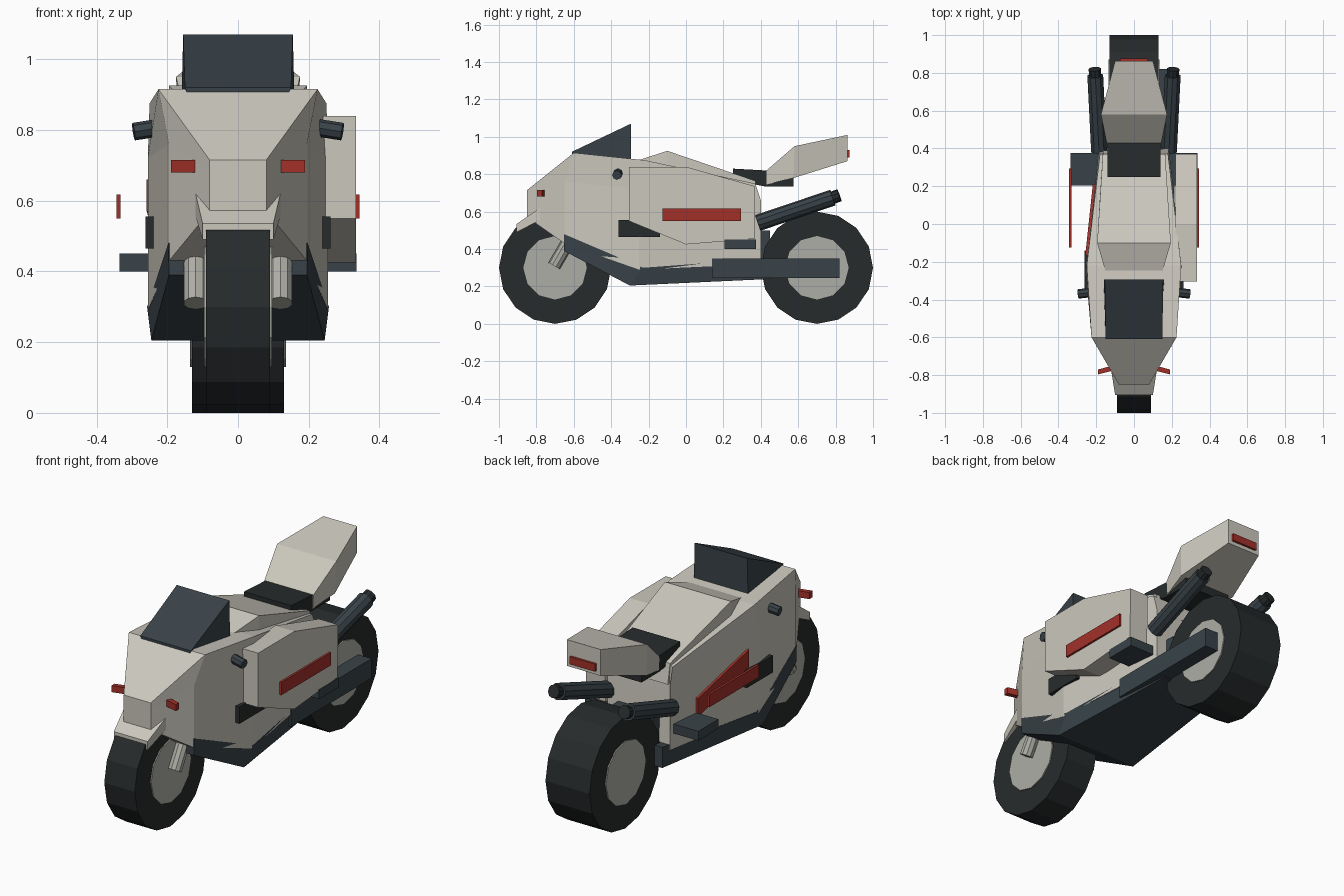
import bpy, bmesh, math
from mathutils import Vector, Matrix


def material(name, rgb):
    m = bpy.data.materials.new(name)
    m.diffuse_color = (*rgb, 1)
    return m


CREAM = material("cream", (0.60, 0.575, 0.51))
BLACK = material("rubber", (0.02, 0.024, 0.025))
SLATE = material("slate", (0.04, 0.055, 0.065))
STEEL = material("steel", (0.42, 0.42, 0.38))
RED = material("red", (0.36, 0.03, 0.022))


def finish(name, bm, mat):
    bmesh.ops.recalc_face_normals(bm, faces=bm.faces[:])
    me = bpy.data.meshes.new(name)
    bm.to_mesh(me)
    bm.free()
    me.materials.append(mat)
    ob = bpy.data.objects.new(name, me)
    bpy.context.collection.objects.link(ob)
    return ob


def loft(name, rings, mat):
    bm = bmesh.new()
    loops = [[bm.verts.new(p) for p in ring] for ring in rings]
    n = len(loops[0])
    for a, b in zip(loops, loops[1:]):
        for i in range(n):
            j = (i + 1) % n
            bm.faces.new((a[i], a[j], b[j], b[i]))
    bm.faces.new(loops[0])
    bm.faces.new(loops[-1])
    return finish(name, bm, mat)


def shell(name, sections, mat):
    """Symmetric loft; each section lists (half width, y, z) from bottom to top."""
    return loft(name, [list(s) + [(-x, y, z) for x, y, z in reversed(s)]
                       for s in sections], mat)


def prism(name, profile, x0, x1, mat):
    """Side-view (y, z) profile extruded across x."""
    return loft(name, [[(x, y, z) for y, z in profile] for x in (x0, x1)], mat)


def box(name, x, y, z, mat):
    return prism(name, [(y[0], z[0]), (y[1], z[0]), (y[1], z[1]), (y[0], z[1])], x[0], x[1], mat)


def rod(name, p0, p1, r, sides, mat):
    p0, p1 = Vector(p0), Vector(p1)
    d = p1 - p0
    rot = d.to_track_quat('Z', 'Y').to_matrix().to_4x4()
    bm = bmesh.new()
    bmesh.ops.create_cone(bm, cap_ends=True, segments=sides, radius1=r, radius2=r,
                          depth=d.length, matrix=Matrix.Translation((p0 + p1) / 2) @ rot)
    return finish(name, bm, mat)


# Wheels
for side, y, w in (("front", -0.70, 0.09), ("rear", 0.70, 0.13)):
    rod(side + "_tyre", (-w, y, 0.3), (w, y, 0.3), 0.3, 16, BLACK)
    rod(side + "_hub", (-w - 0.006, y, 0.3), (w + 0.006, y, 0.3), 0.17, 12, STEEL)

# Main fairing
shell("fairing", [
    [(0.08, -0.85, 0.57), (0.08, -0.85, 0.68), (0.08, -0.85, 0.715)],
    [(0.195, -0.65, 0.43), (0.195, -0.65, 0.76), (0.225, -0.60, 0.915)],
    [(0.255, -0.25, 0.29), (0.255, -0.25, 0.72), (0.25, -0.22, 0.875)],
    [(0.185, 0.40, 0.32), (0.185, 0.40, 0.66), (0.18, 0.37, 0.75)]], CREAM)

# Dark belly pan
shell("belly_pan", [
    [(0.195, -0.652, 0.39), (0.197, -0.652, 0.48)],
    [(0.245, -0.30, 0.205), (0.257, -0.23, 0.30)],
    [(0.175, 0.45, 0.24), (0.175, 0.45, 0.35)]], SLATE)
box("rear_mount", (-0.12, 0.12), (0.36, 0.45), (0.3, 0.5), SLATE)

# Tank
shell("tank", [
    [(0.145, -0.27, 0.70), (0.145, -0.27, 0.87)],
    [(0.195, -0.10, 0.70), (0.195, -0.10, 0.925)],
    [(0.165, 0.39, 0.66), (0.165, 0.37, 0.765)]], CREAM)

# Windscreen wedge
shell("windscreen", [
    [(0.135, -0.61, 0.885), (0.15, -0.61, 0.92)],
    [(0.16, -0.295, 0.87), (0.155, -0.295, 1.07)]], SLATE)

# Seat and tail
prism("seat", [(0.25, 0.83), (0.43, 0.82), (0.575, 0.79), (0.575, 0.735),
               (0.42, 0.735), (0.25, 0.77)], -0.14, 0.14, BLACK)
shell("tail", [
    [(0.14, 0.43, 0.745), (0.145, 0.43, 0.82)],
    [(0.17, 0.575, 0.78), (0.175, 0.58, 0.95)],
    [(0.10, 0.863, 0.87), (0.10, 0.863, 1.01)]], CREAM)
box("tail_light", (-0.075, 0.075), (0.855, 0.875), (0.89, 0.93), RED)

# Front fender
shell("front_fender", [
    [(0.10, -0.905, 0.49), (0.10, -0.905, 0.535)],
    [(0.12, -0.78, 0.555), (0.12, -0.78, 0.62)],
    [(0.12, -0.62, 0.56), (0.12, -0.62, 0.62)]], CREAM)

# Paired parts
for s, side in ((-1, "left"), (1, "right")):
    rod(side + "_fork", (s * 0.12, -0.705, 0.31), (s * 0.12, -0.56, 0.56), 0.035, 10, STEEL)
    rod(side + "_handle", (s * 0.2, -0.36, 0.81), (s * 0.295, -0.37, 0.795), 0.025, 8, SLATE)
    rod(side + "_exhaust", (s * 0.185, 0.385, 0.54), (s * 0.205, 0.785, 0.675), 0.044, 10, SLATE)
    rod(side + "_exhaust_tip", (s * 0.205, 0.78, 0.673), (s * 0.208, 0.82, 0.688), 0.034, 10, BLACK)
    box(side + "_vent", (s * 0.22, s * 0.262), (-0.36, -0.14), (0.465, 0.555), BLACK)
    box(side + "_footrest", (s * 0.18, s * 0.335), (0.205, 0.375), (0.40, 0.45), SLATE)
    box(side + "_stripe", (s * 0.332, s * 0.344), (-0.125, 0.295), (0.55, 0.618), RED)
    # Angled turn signal
    loft(side + "_signal", [[(s * x, y + dy, z) for dy, z in
                             ((-0.013, 0.68), (0.013, 0.68), (0.013, 0.715), (-0.013, 0.715))]
                            for x, y in ((0.10, -0.76), (0.19, -0.783))], RED)

# Side case and swingarm, right side only
prism("side_case", [(-0.305, 0.84), (0, 0.84), (0.37, 0.735), (0.365, 0.455),
                    (0, 0.425), (-0.305, 0.55)], 0.22, 0.333, CREAM)
box("swingarm", (0.135, 0.215), (0.14, 0.82), (0.245, 0.35), SLATE)

# Slanted red flash on the left flank
loft("left_flash", [[(x + dx, y, z) for dx, z in
                     ((0, lo), (0.03, lo), (0.03, hi), (0, hi))]
                    for x, y, lo, hi in ((-0.218, 0.21, 0.43, 0.53),
                                         (-0.258, -0.165, 0.57, 0.66))], RED)
